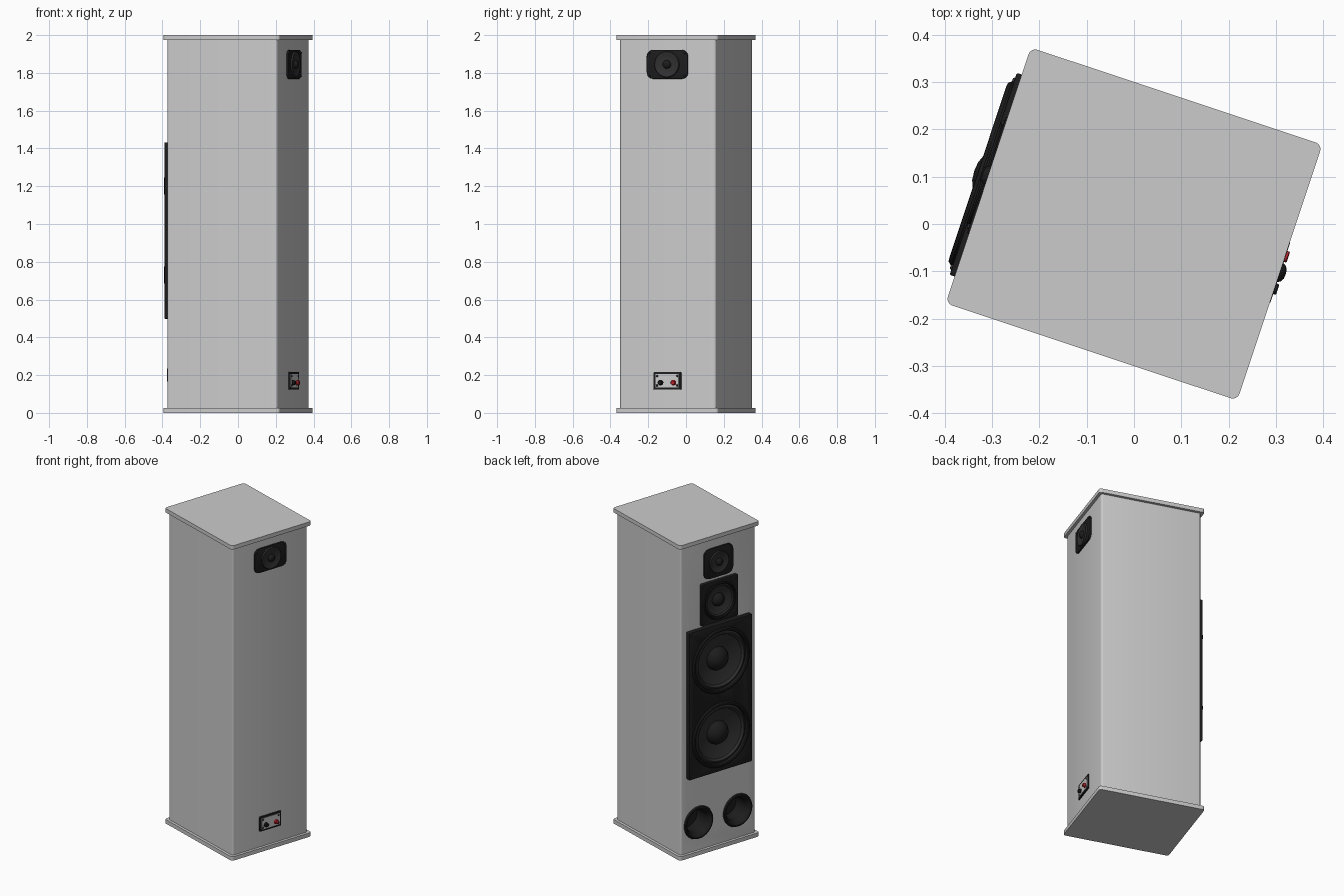
import bpy, bmesh, math
from mathutils import Matrix, Vector

if "Cube" in bpy.data.objects:
    bpy.data.objects.remove(bpy.data.objects["Cube"])

TURN = Matrix.Rotation(math.radians(-18.4), 4, 'Z')
AXES = {  # columns: across, up, outward
    'front': Matrix(((0, 0, -1, 0), (-1, 0, 0, 0), (0, 1, 0, 0), (0, 0, 0, 1))),
    'rear': Matrix(((0, 0, 1, 0), (1, 0, 0, 0), (0, 1, 0, 0), (0, 0, 0, 1))),
    'level': Matrix.Identity(4),
}


def material(name, r, g, b):
    m = bpy.data.materials.new(name)
    m.diffuse_color = (r, g, b, 1)
    m.use_nodes = True
    m.node_tree.nodes["Principled BSDF"].inputs["Base Color"].default_value = m.diffuse_color
    return m


BLACK = material('black', .012, .012, .012)
CONE = material('cone_dark', .03, .03, .03)
SILVER = material('silver', .75, .75, .75)
RED = material('red', .5, .02, .03)


def place(face, a, z):
    if face == 'level':
        return TURN
    return TURN @ Matrix.Translation((0, 0, z)) @ AXES[face] @ Matrix.Translation((a, 0, 0))


def finish(name, bm, mat, matrix, cutters=(), bevel=0):
    bmesh.ops.remove_doubles(bm, verts=bm.verts, dist=1e-5)
    bmesh.ops.recalc_face_normals(bm, faces=bm.faces)
    me = bpy.data.meshes.new(name)
    bm.to_mesh(me)
    bm.free()
    ob = bpy.data.objects.new(name, me)
    bpy.context.collection.objects.link(ob)
    ob.matrix_world = matrix
    if mat:
        me.materials.append(mat)
    for o in bpy.context.selected_objects:
        o.select_set(False)
    bpy.context.view_layer.objects.active = ob
    ob.select_set(True)
    bpy.context.view_layer.update()
    for c in cutters:
        m = ob.modifiers.new('hole', 'BOOLEAN')
        m.operation, m.object, m.solver = 'DIFFERENCE', c, 'EXACT'
        bpy.ops.object.modifier_apply(modifier=m.name)
    if bevel:
        m = ob.modifiers.new('soft_edge', 'BEVEL')
        m.width, m.segments, m.limit_method = bevel, 2, 'ANGLE'
        m.angle_limit = math.radians(50)
        bpy.ops.object.modifier_apply(modifier=m.name)
    bpy.ops.object.shade_smooth_by_angle(angle=math.radians(35))
    return ob


def slab(name, face, a, z, w, h, d0, d1, r=.005, seg=4, mat=None, cutters=(), bevel=0):
    """Rounded (seg=1: chamfered) rectangle, half sizes w and h, from depth d0 to d1."""
    bm = bmesh.new()
    vs = []
    for k, (sx, sy) in enumerate(((1, 1), (-1, 1), (-1, -1), (1, -1))):
        for i in range(seg + 1):
            t = math.pi / 2 * (k + i / seg)
            vs.append(bm.verts.new((sx * (w - r) + r * math.cos(t),
                                    sy * (h - r) + r * math.sin(t), d0)))
    f = bm.faces.new(vs)
    ext = bmesh.ops.extrude_face_region(bm, geom=[f])
    bmesh.ops.translate(bm, vec=(0, 0, d1 - d0),
                        verts=[v for v in ext['geom'] if isinstance(v, bmesh.types.BMVert)])
    bm.faces.ensure_lookup_table()
    if not any(all(abs(v.co.z - d0) < 1e-6 for v in g.verts) for g in bm.faces):
        bm.faces.new(vs)
    return finish(name, bm, mat, place(face, a, z), cutters, bevel)


def lathe(name, face, a, z, profile, mat=None, closed=False, steps=56):
    """Turn (radius, depth) points about the outward axis."""
    bm = bmesh.new()
    vs = [bm.verts.new((r, 0, d)) for r, d in profile]
    es = [bm.edges.new(p) for p in zip(vs, vs[1:])]
    if closed:
        es.append(bm.edges.new((vs[-1], vs[0])))
    bmesh.ops.spin(bm, geom=vs + es, cent=(0, 0, 0), axis=(0, 0, 1),
                   angle=2 * math.pi, steps=steps)
    return finish(name, bm, mat, place(face, a, z))


def hole(a, z, r, d):
    ob = lathe('hole_cutter', 'front', a, z, [(0, .4), (r, .4), (r, d), (0, d)])
    ob.hide_render = True
    return ob


def screw(face, a, z, d):
    lathe('screw', face, a, z, [(0, d + .004), (.004, d + .004), (.006, d + .001),
                                (.006, d - .004), (0, d - .004)], CONE, steps=12)


def driver(name, z, k, front):
    """Cone driver: rim ring, cone with roll surround, and dust cap."""
    def fit(pts):
        return [(r * k, front + d * k) for r, d in pts]
    lathe(name + '_rim', 'front', 0, z, fit([
        (.184, -.02), (.185, -.005), (.19, 0), (.199, -.001), (.205, -.008),
        (.205, -.025), (.184, -.025)]), BLACK, True)
    lathe(name + '_cone', 'front', 0, z, fit([
        (0, -.051), (.07, -.051), (.155, -.023), (.159, -.015), (.166, -.011),
        (.174, -.012), (.18, -.018), (.1845, -.022), (.1845, -.03), (.1, -.075), (0, -.075)]), CONE)
    lathe(name + '_dust_cap', 'front', 0, z, fit([
        (0, .008), (.02, .006), (.04, -.002), (.058, -.016), (.069, -.033),
        (.073, -.052), (0, -.055)]), BLACK)


def tweeter(name, face, z, w, h, ch):
    slab(name + '_plate', face, 0, z, w, h, .302, .318, ch, 3, BLACK, bevel=.004)
    lathe(name + '_horn', face, 0, z, [
        (0, .3195), (.03, .3195), (.05, .3215), (.06, .326), (.066, .326),
        (.069, .321), (.069, .31), (0, .31)], CONE)
    lathe(name + '_plug', face, 0, z, [
        (0, .338), (.01, .337), (.017, .333), (.022, .325), (.023, .315), (0, .315)], BLACK)
    for sx in (-1, 1):
        for sy in (-1, 1):
            screw(face, sx * (w - ch * .45), z + sy * (h - ch * .45), .318)


WOOFERS, MID_Z, PORTS = (.73, 1.2), 1.577, (-.14, .14)
woofer_holes = [hole(0, z, .186, .26) for z in WOOFERS]
mid_hole = hole(0, MID_Z, .104, .26)
port_holes = [hole(a, .2, .083, .18) for a in PORTS]

# Cabinet and end plates
slab('cabinet', 'level', 0, 0, .308, .268, .02, 1.98, .012,
     cutters=woofer_holes + [mid_hole] + port_holes)
slab('base_plate', 'level', 0, 0, .325, .285, 0, .025, .015)
slab('top_plate', 'level', 0, 0, .325, .285, 1.975, 2, .015)

# Woofer panel, midrange frame and their drivers
slab('woofer_panel', 'front', 0, .965, .225, .467, .304, .336, .006,
     mat=BLACK, cutters=woofer_holes, bevel=.003)
slab('midrange_frame', 'front', 0, MID_Z, .13, .132, .304, .329, .008,
     mat=BLACK, cutters=[mid_hole], bevel=.003)
for z in WOOFERS:
    driver('woofer', z, 1, .348)
driver('midrange', MID_Z, .565, .336)
for s in (-1, 1):
    for z in (.52, .965, 1.41):
        screw('front', s * .208, z, .336)
    for z in (-.115, .115):
        screw('front', s * .115, MID_Z + z, .329)

# Tweeters on front and rear
tweeter('front_tweeter', 'front', 1.82, .105, .095, .04)
tweeter('rear_tweeter', 'rear', 1.845, .115, .077, .035)

# Bass ports
for a in PORTS:
    lathe('bass_port', 'front', a, .2, [
        (0, .2), (.07, .2), (.07, .28), (.074, .298), (.083, .312), (.092, .319),
        (.1, .317), (.103, .31), (.103, .306), (.08, .306), (.08, .19), (0, .19)], BLACK)

# Terminal box
slab('terminal_frame', 'rear', 0, .17, .077, .047, .302, .315, .005, mat=BLACK, bevel=.002)
slab('terminal_plate', 'rear', 0, .17, .065, .035, .31, .317, .003, mat=SILVER)
for a, mat in ((-.036, BLACK), (.036, RED)):
    lathe('terminal_post', 'rear', a, .16, [
        (0, .332), (.01, .332), (.012, .33), (.012, .32), (.015, .318), (.015, .312),
        (0, .312)], mat, steps=20)
for sx in (-1, 1):
    for sy in (-1, 1):
        screw('rear', sx * .056, .17 + sy * .025, .317)

# Remove the hole cutters
for c in woofer_holes + port_holes + [mid_hole]:
    bpy.data.objects.remove(c)
